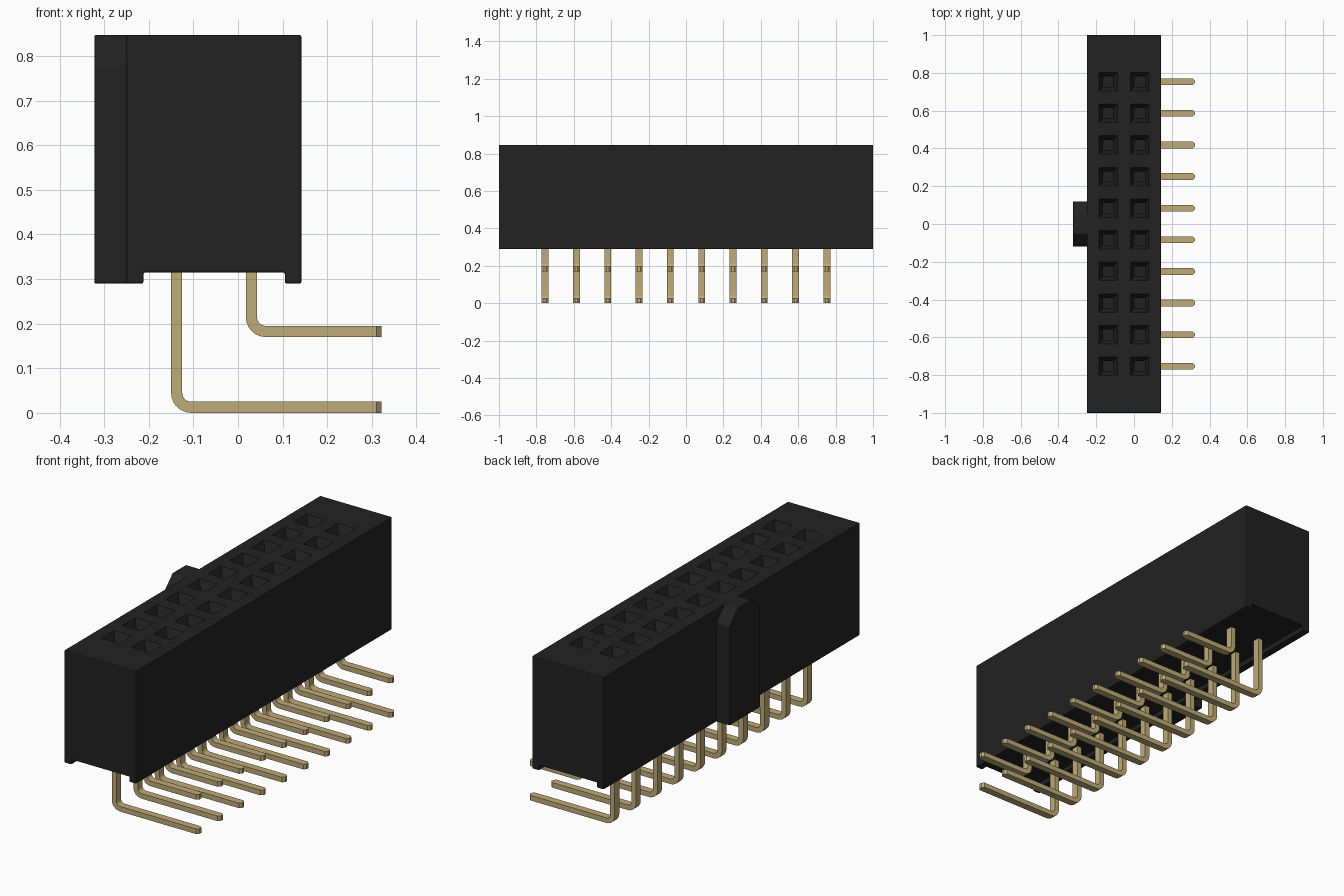
import bpy, bmesh, math
from mathutils import Vector

cube = bpy.data.objects.get("Cube")
if cube:
    bpy.data.objects.remove(cube, do_unlink=True)

ROWS_X = (-0.1375, 0.03)      # the two contact columns
PITCH = 0.1674
PIN_Y = [(i - 4.5) * PITCH for i in range(10)]
TOP, BASE, FLOOR = 0.847, 0.29, 0.315


def make_material(name, rgb, rough):
    mat = bpy.data.materials.new(name)
    mat.use_nodes = True
    mat.diffuse_color = (*rgb, 1)
    bsdf = next(n for n in mat.node_tree.nodes if n.type == 'BSDF_PRINCIPLED')
    bsdf.inputs["Base Color"].default_value = (*rgb, 1)
    bsdf.inputs["Roughness"].default_value = rough
    return mat


BLACK = make_material("black plastic", (0.016, 0.016, 0.016), 0.6)
GOLD = make_material("gold metal", (0.52, 0.41, 0.19), 0.5)


def add_object(name, mesh, mat):
    obj = bpy.data.objects.new(name, mesh)
    bpy.context.collection.objects.link(obj)
    if not mesh.materials:
        mesh.materials.append(mat)
    return obj


def prism(points, offset):
    """Closed polygon pushed along an offset vector, as a bmesh."""
    bm = bmesh.new()
    face = bm.faces.new([bm.verts.new(p) for p in points])
    new = bmesh.ops.extrude_face_region(bm, geom=[face])["geom"]
    bmesh.ops.translate(bm, vec=Vector(offset),
                        verts=[v for v in new if isinstance(v, bmesh.types.BMVert)])
    bmesh.ops.recalc_face_normals(bm, faces=bm.faces)
    return bm


def to_mesh(bm, name):
    mesh = bpy.data.meshes.new(name)
    bm.to_mesh(mesh)
    bm.free()
    return mesh


def soften(bm, width):
    bmesh.ops.bevel(bm, geom=list(bm.edges), offset=width, segments=2,
                    profile=0.5, affect='EDGES')


# Housing: block with a channel along its underside
outline = [(-0.25, BASE), (-0.212, BASE), (-0.212, FLOOR), (0.105, FLOOR),
           (0.105, BASE), (0.142, BASE), (0.142, TOP), (-0.25, TOP)]
bm = prism([(x, -1, z) for x, z in outline], (0, 2, 0))
soften(bm, 0.004)
housing = add_object("housing", to_mesh(bm, "housing"), BLACK)

# Socket cutter: square shafts with a funnel mouth
bm = bmesh.new()
levels = [(0.55, 0.027), (TOP - 0.045, 0.027), (TOP, 0.049), (TOP + 0.02, 0.059)]
for x in ROWS_X:
    for y in PIN_Y:
        rings = [[bm.verts.new((x + sx * h, y + sy * h, z))
                  for sx, sy in ((-1, -1), (1, -1), (1, 1), (-1, 1))]
                 for z, h in levels]
        bm.faces.new(rings[0][::-1])
        bm.faces.new(rings[-1])
        for a, b in zip(rings, rings[1:]):
            for i in range(4):
                j = (i + 1) % 4
                bm.faces.new((a[i], a[j], b[j], b[i]))
cutter = add_object("socket_cutter", to_mesh(bm, "socket_cutter"), BLACK)
cutter.hide_render = True

boolean = housing.modifiers.new("sockets", 'BOOLEAN')
boolean.operation = 'DIFFERENCE'
boolean.solver = 'EXACT'
boolean.object = cutter
bpy.context.view_layer.update()
cut = bpy.data.meshes.new_from_object(
    housing.evaluated_get(bpy.context.evaluated_depsgraph_get()))
housing.modifiers.clear()
housing.data = cut
bpy.data.objects.remove(cutter, do_unlink=True)

# Polarising key: rib with clipped upper corners
key = [(-0.12, BASE), (0.12, BASE), (0.12, 0.78), (0.052, TOP),
       (-0.052, TOP), (-0.12, 0.78)]
bm = prism([(-0.322, y, z) for y, z in key], (0.085, 0, 0))
soften(bm, 0.003)
add_object("polarising_key", to_mesh(bm, "polarising_key"), BLACK)


# Right-angle pins: bent strips with chamfered tips
def pin_mesh(name, x, z):
    thick, inner, tip, top = 0.025, 0.02, 0.322, FLOOR + 0.015
    half, outer = 0.018, thick + inner
    x0, cx, cz = x - thick / 2, x - thick / 2 + outer, z + outer

    def arc(r):
        return [(cx - r * math.cos(a), cz - r * math.sin(a))
                for a in (i * math.pi / 12 for i in range(7))]

    pts = [(x0, top)] + arc(outer) + [(tip, z), (tip, z + thick)]
    pts += arc(inner)[::-1] + [(x0 + thick, top)]
    bm = prism([(px, -half, pz) for px, pz in pts], (0, 2 * half, 0))
    ends = [e for e in bm.edges
            if all(abs(v.co.x - tip) < 1e-4 for v in e.verts)
            and abs(e.verts[0].co.y - e.verts[1].co.y) < 1e-4]
    bmesh.ops.bevel(bm, geom=ends, offset=0.011, segments=1, affect='EDGES')
    return to_mesh(bm, name)


for name, x, z in (("lower_pin", ROWS_X[0], 0.0), ("upper_pin", ROWS_X[1], 0.17)):
    mesh = pin_mesh(name, x, z)
    for i, y in enumerate(PIN_Y):
        add_object(f"{name}_{i + 1}", mesh, GOLD).location.y = y
